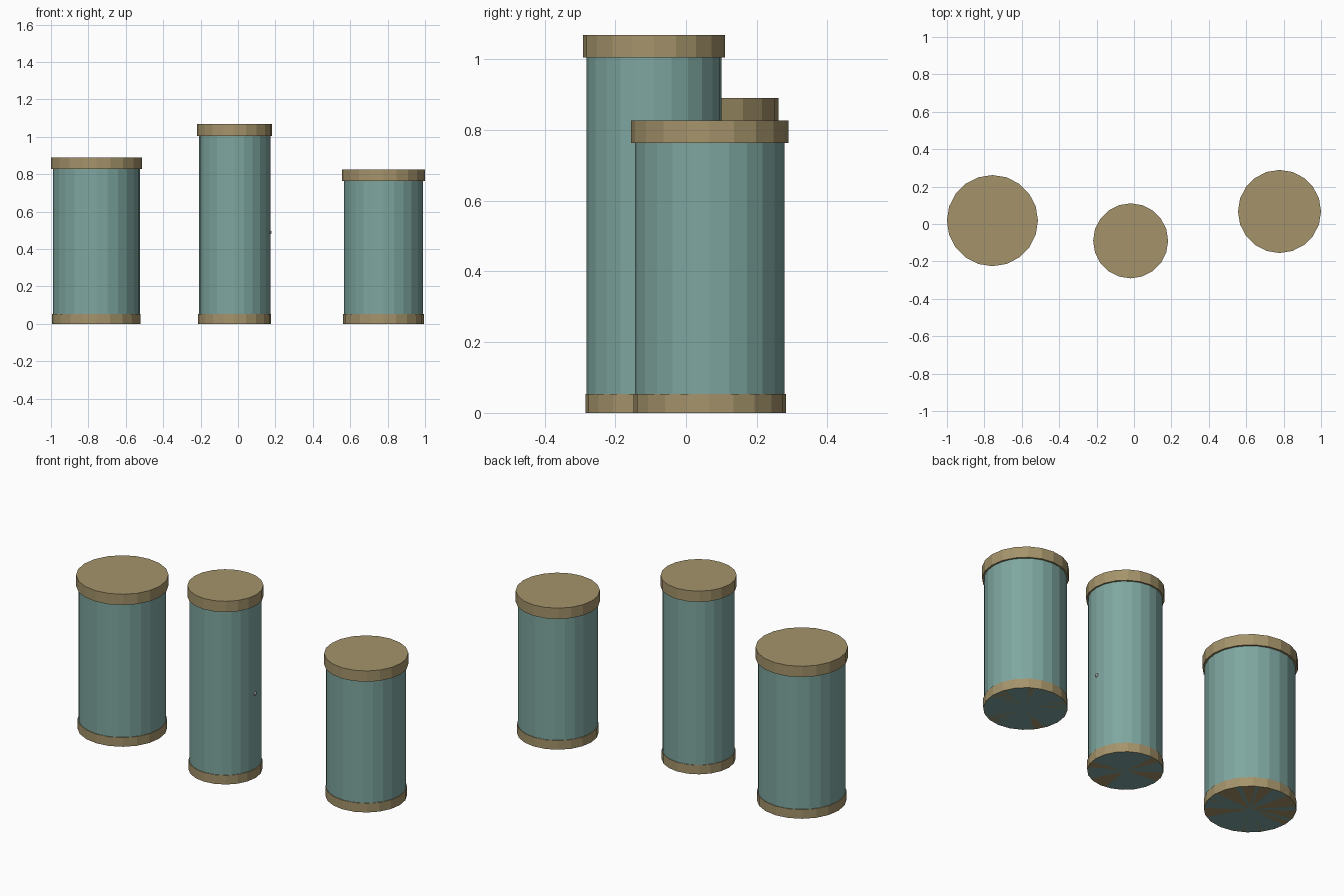
import bpy

if "Cube" in bpy.data.objects:
    bpy.data.objects.remove(bpy.data.objects["Cube"])

BODY_SIDES = 24
RIM_SIDES = 20
LID_H = 0.063
BASE_H = 0.053


def material(name, rgb):
    m = bpy.data.materials.new(name)
    m.diffuse_color = (*rgb, 1)
    m.use_nodes = True
    m.node_tree.nodes["Principled BSDF"].inputs["Base Color"].default_value = m.diffuse_color
    return m


teal = material("teal", (0.21, 0.385, 0.35))
tan = material("tan", (0.375, 0.295, 0.147))
grey = material("grey", (0.35, 0.33, 0.33))


def cylinder(name, x, y, z0, z1, r, sides, mat):
    bpy.ops.mesh.primitive_cylinder_add(vertices=sides, radius=r, depth=z1 - z0,
                                        end_fill_type='TRIFAN',
                                        location=(x, y, (z0 + z1) / 2))
    ob = bpy.context.object
    ob.name = name
    ob.data.materials.append(mat)


def canister(label, x, y, r, top):
    # body, overhanging lid and slim foot ring
    cylinder(label + "_body", x, y, 0, top - LID_H, r, BODY_SIDES, teal)
    cylinder(label + "_lid", x, y, top - LID_H, top, r * 1.05, RIM_SIDES, tan)
    cylinder(label + "_base", x, y, 0, BASE_H, r * 1.02, RIM_SIDES, tan)


canister("left_canister", -0.757, 0.018, 0.232, 0.89)
canister("middle_canister", -0.018, -0.09, 0.191, 1.068)
canister("right_canister", 0.778, 0.067, 0.2115, 0.826)

# tiny stud on the side of the middle canister
bpy.ops.mesh.primitive_uv_sphere_add(segments=10, ring_count=6, radius=0.011,
                                     location=(0.17, -0.09, 0.49))
stud = bpy.context.object
stud.name = "side_stud"
stud.data.materials.append(grey)
